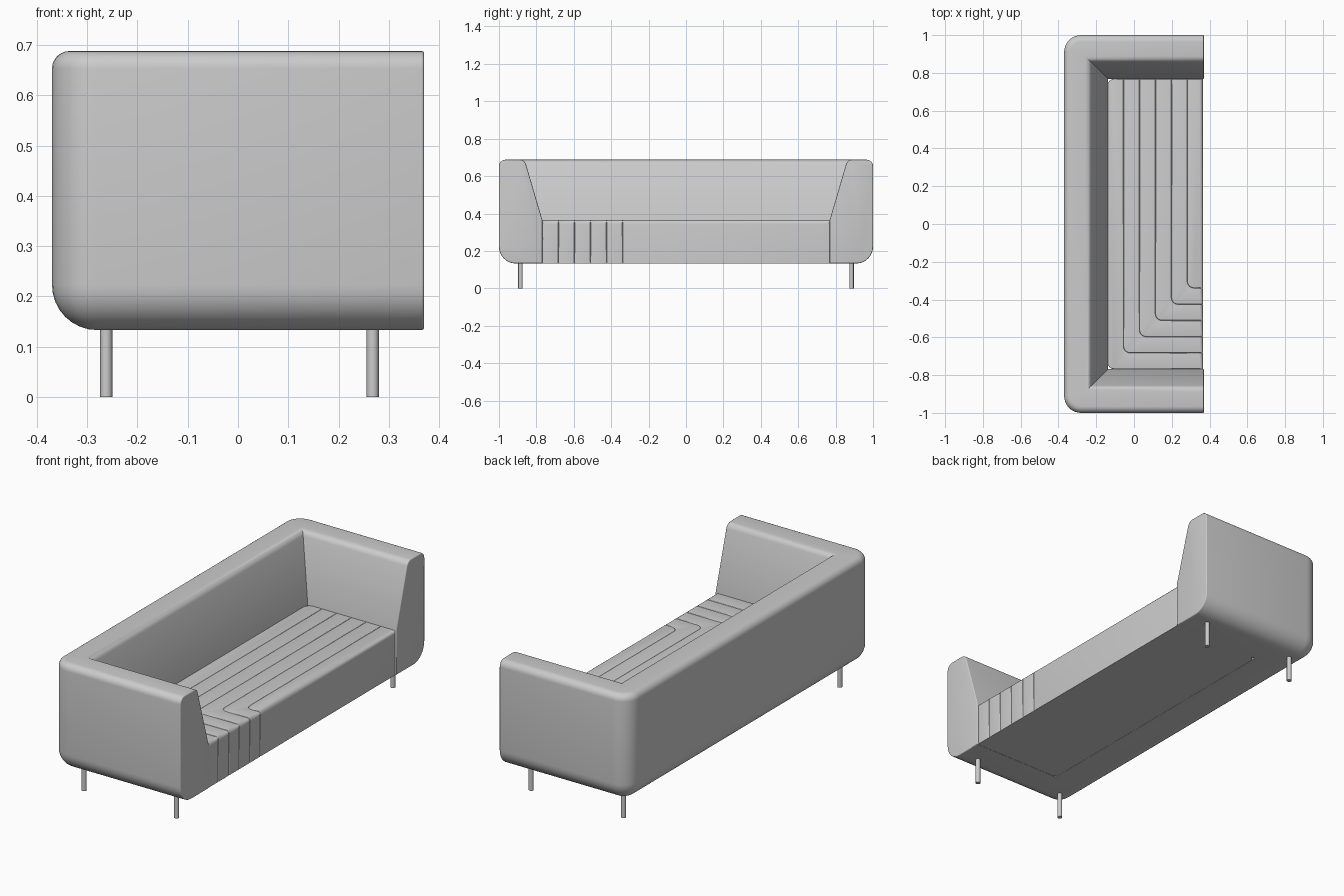
import bpy, bmesh, math

if "Cube" in bpy.data.objects:
    bpy.data.objects.remove(bpy.data.objects["Cube"])

FRONT, BACK, SIDE = 0.37, -0.37, 1.0      # outer limits of the sofa body
BOTTOM, TOP, SEAT_TOP = 0.133, 0.688, 0.365

fabric = bpy.data.materials.new("grey_fabric")
fabric.diffuse_color = (0.6, 0.6, 0.6, 1)
fabric.use_nodes = True
fabric.node_tree.nodes["Principled BSDF"].inputs["Base Color"].default_value = fabric.diffuse_color


def arc(cx, cy, r, a0, a1, n=8):
    """Points on an arc, angles in degrees."""
    return [(cx + r * math.cos(math.radians(a0 + (a1 - a0) * i / n)),
             cy + r * math.sin(math.radians(a0 + (a1 - a0) * i / n)))
            for i in range(n + 1)]


def finish(name, bm, bevel=0.0):
    bmesh.ops.recalc_face_normals(bm, faces=bm.faces)
    mesh = bpy.data.meshes.new(name)
    bm.to_mesh(mesh)
    bm.free()
    mesh.materials.append(fabric)
    ob = bpy.data.objects.new(name, mesh)
    bpy.context.collection.objects.link(ob)
    if bevel:
        mod = ob.modifiers.new("soft_edges", 'BEVEL')
        mod.limit_method = 'WEIGHT'
        mod.width = bevel
        mod.segments = 4
        mod.use_clamp_overlap = False
    bpy.ops.object.select_all(action='DESELECT')
    ob.select_set(True)
    bpy.context.view_layer.objects.active = ob
    if bevel:
        bpy.ops.object.modifier_apply(modifier="soft_edges")
    bpy.ops.object.shade_smooth_by_angle(angle=math.radians(32))
    return ob


# Back and arms: one cross-section (inset, height) swept round a U-shaped plan
def plan_loop(inset, radius=0.09):
    r = max(radius - inset, 0.0)
    c = max(radius, inset)
    return ([(FRONT, -SIDE + inset)]
            + arc(BACK + c, -SIDE + c, r, 270, 180)
            + arc(BACK + c, SIDE - c, r, 180, 90)
            + [(FRONT, SIDE - inset)])


section = (arc(0.09, BOTTOM + 0.09, 0.09, 270, 180)
           + arc(0.035, TOP - 0.035, 0.035, 180, 90, 6)
           + arc(0.111, TOP - 0.035, 0.035, 90, 16, 6)
           + [(0.232, SEAT_TOP), (0.232, BOTTOM)])
bm = bmesh.new()
weight = bm.edges.layers.float.new("bevel_weight_edge")
rings = [[bm.verts.new((x, y, z)) for x, y in plan_loop(d)] for d, z in section]
for i, a in enumerate(rings):
    b = rings[(i + 1) % len(rings)]
    for j in range(len(a) - 1):
        bm.faces.new((a[j], a[j + 1], b[j + 1], b[j]))
for end in (0, -1):
    bm.faces.new([ring[end] for ring in rings])
bmesh.ops.remove_doubles(bm, verts=bm.verts, dist=1e-5)
for e in bm.edges:
    if all(v.co.x > FRONT - 1e-4 for v in e.verts):
        e[weight] = 1.0
finish("back_and_arms", bm, 0.005)

# Seat: nested L-shaped strips, the last one a plain bar
SEAT_FRONT, SEAT_END, SEAT_LEFT, STEP, R = 0.366, 0.768, -0.14, 0.0845, 0.035
STRIPS = 6


def corner(k):
    return SEAT_LEFT + k * STEP, -SEAT_END + k * STEP * 1.015


for k in range(STRIPS):
    x, y = corner(k)
    outline = [(SEAT_FRONT, y)] + arc(x + R, y + R, R, 270, 180, 6)
    if k == 0:
        outline += arc(x + R, SEAT_END - R, R, 180, 90, 6)
    else:
        outline.append((x, SEAT_END))
    if k < STRIPS - 1:
        nx, ny = corner(k + 1)
        outline += [(nx, SEAT_END)] + arc(nx + R, ny + R, R, 180, 270, 6)
        outline.append((SEAT_FRONT, ny))
    else:
        outline.append((SEAT_FRONT, SEAT_END))
    bm = bmesh.new()
    weight = bm.edges.layers.float.new("bevel_weight_edge")
    base = bm.faces.new([bm.verts.new((px, py, BOTTOM + 0.001)) for px, py in outline])
    ext = bmesh.ops.extrude_face_region(bm, geom=[base], use_keep_orig=True)
    for v in ext["geom"]:
        if isinstance(v, bmesh.types.BMVert):
            v.co.z = SEAT_TOP
    for e in bm.edges:
        p, q = e.verts[0].co, e.verts[1].co
        at_front = min(p.x, q.x) > SEAT_FRONT - 1e-4
        if min(p.z, q.z) > SEAT_TOP - 1e-4:
            e[weight] = 1.0 if at_front else 0.25      # full roll at the front, fine seams
        elif at_front and abs(p.z - q.z) > 0.1:
            e[weight] = 0.25
    finish(f"seat_strip_{k + 1}", bm, 0.02)

# Legs
for x in (-0.262, 0.268):
    for y in (-0.885, 0.885):
        bm = bmesh.new()
        bmesh.ops.create_cone(bm, cap_ends=True, segments=24, radius1=0.012,
                              radius2=0.012, depth=BOTTOM + 0.01)
        bmesh.ops.translate(bm, verts=bm.verts, vec=(x, y, (BOTTOM + 0.01) / 2))
        finish("leg", bm)
